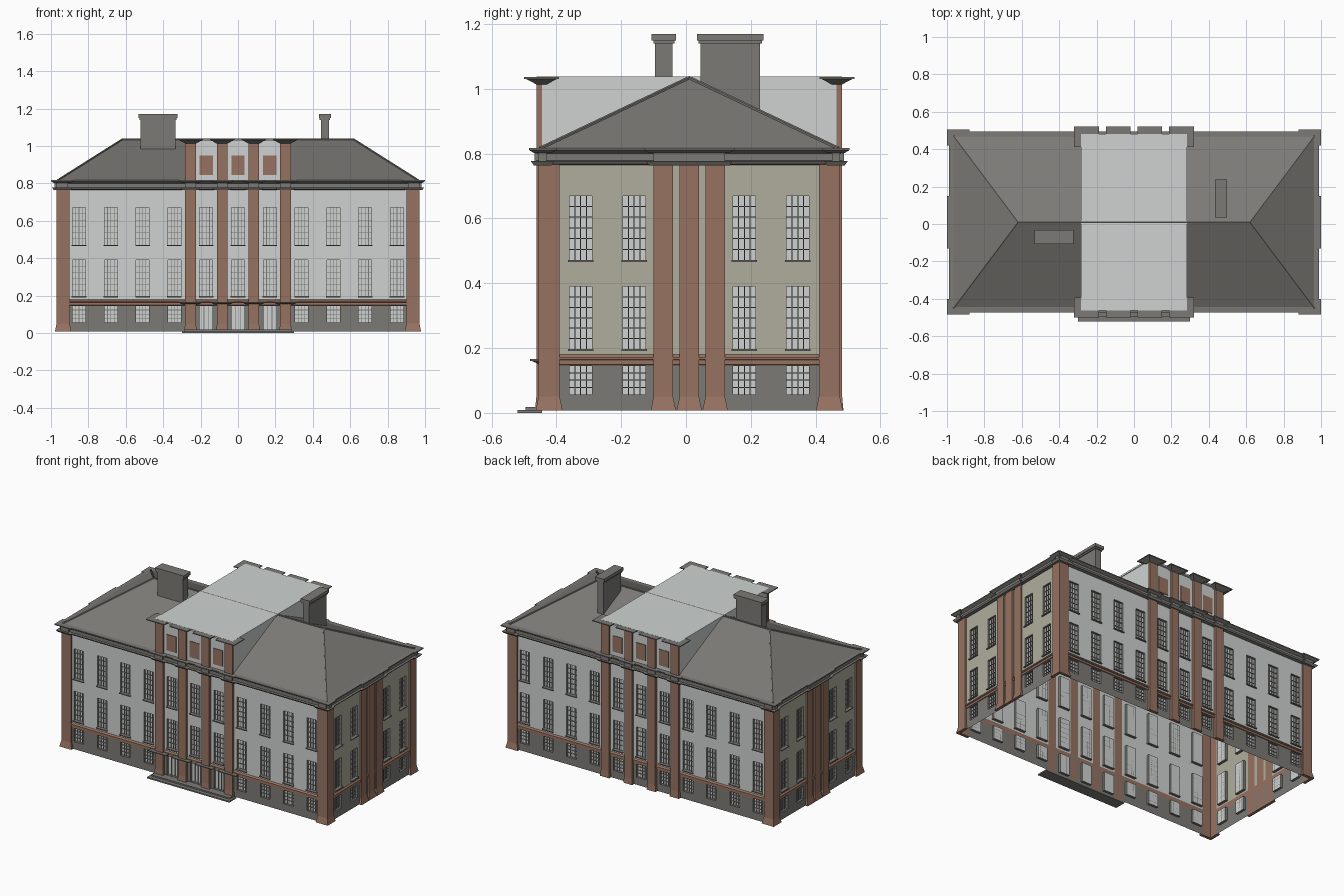
import bpy, bmesh, math
from mathutils import Vector, Matrix

if "Cube" in bpy.data.objects:
    bpy.data.objects.remove(bpy.data.objects["Cube"])

YC = 0.01                      # building axis in y
HX, HY = 0.96, 0.455           # half sizes of the main walls
PALE, BEIGE, BROWN, GREY = range(4)
MATS = []
for name, col in (("pale_plaster", (0.62, 0.65, 0.64)), ("beige_plaster", (0.43, 0.42, 0.34)),
                  ("brown_stone", (0.31, 0.17, 0.12)), ("grey_slate", (0.20, 0.195, 0.18))):
    m = bpy.data.materials.new(name)
    m.diffuse_color = (*col, 1)
    m.use_nodes = True
    m.node_tree.nodes["Principled BSDF"].inputs["Base Color"].default_value = m.diffuse_color
    MATS.append(m)


def finish(name, bm, recalc=True):
    if recalc:
        bmesh.ops.recalc_face_normals(bm, faces=bm.faces)
    me = bpy.data.meshes.new(name)
    bm.to_mesh(me)
    bm.free()
    for m in MATS:
        me.materials.append(m)
    ob = bpy.data.objects.new(name, me)
    bpy.context.collection.objects.link(ob)
    return ob


def frame(turn, h):
    """Facade coordinates: u along the wall, d outwards, z up."""
    rot = Matrix.Rotation(turn * math.pi / 2, 3, 'Z')
    return lambda u, d, z: rot @ Vector((u, -h - d, z)) + Vector((0, YC, 0))


def quad(bm, pts, mat):
    f = bm.faces.new([bm.verts.new(p) for p in pts])
    f.material_index = mat


def block(bm, f, u0, u1, d0, d1, z0, z1, mat, top=0, bot=0):
    """Box on a facade; top / bot flare that end outwards."""
    v = []
    for z, e in ((z0, bot), (z1, top)):
        v += [bm.verts.new(f(*p, z)) for p in
              ((u0 - e, d1 + e), (u1 + e, d1 + e), (u1 + e, d0), (u0 - e, d0))]
    for i in ((3, 2, 1, 0), (4, 5, 6, 7), (0, 1, 5, 4), (1, 2, 6, 5), (2, 3, 7, 6), (3, 0, 4, 7)):
        bm.faces.new([v[k] for k in i]).material_index = mat


def ring(bm, hx, hy, profile, mat):
    """Sweep a profile of (offset, z) round a rectangle."""
    rows = [[bm.verts.new((sx * (hx + o), YC + sy * (hy + o), z))
             for sx, sy in ((-1, -1), (1, -1), (1, 1), (-1, 1))] for o, z in profile]
    for a, b in zip(rows, rows[1:]):
        for i in range(4):
            j = (i + 1) % 4
            bm.faces.new((a[i], a[j], b[j], b[i])).material_index = mat


# facade layout
LONG_WIN = [0.17 * i for i in range(-5, 6)]
SIDE_WIN = [-0.335, -0.17, 0.17, 0.335]
CENTRE = [(-0.283, -0.225), (-0.113, -0.057), (0.057, 0.113), (0.225, 0.283)]
LONG_PIL = [(-0.97, -0.90), (0.90, 0.97)]
SIDE_PIL = [(-0.465, -0.40), (-0.11, -0.05), (-0.03, 0.03), (0.05, 0.11), (0.40, 0.465)]
Z0, ZB, ZW, ZT = 0.008, 0.147, 0.18, 0.77
W, REC = 0.035, 0.016

for turn, side in enumerate(("front", "right", "back", "left")):
    long = turn % 2 == 0
    h, half = (HY, HX) if long else (HX, HY)
    f = frame(turn, h)
    pil = LONG_PIL + CENTRE if long else SIDE_PIL
    wall_mat = PALE if long else BEIGE

    # openings: u, bottom, top, columns, rows
    opens = []
    for u in LONG_WIN if long else SIDE_WIN:
        opens += [(u, 0.472, 0.67, 4, 6), (u, 0.197, 0.39, 4, 6)]
        if side == "front" and abs(u) < 0.2:
            opens.append((u, 0.02, 0.145, 3, 1))
        else:
            opens.append((u, 0.057, 0.145, 4, 4))

    # wall skin with recessed windows
    bm = bmesh.new()
    us = sorted({round(max(-half, min(half, x)), 4) for p in pil for x in p}
                | {round(o[0] + s * W, 4) for o in opens for s in (-1, 1)} | {-half, half})
    zs = sorted({Z0, ZB, ZW, ZT} | {z for o in opens for z in o[1:3]})
    for a, b in zip(us, us[1:]):
        for c, d in zip(zs, zs[1:]):
            u, z = (a + b) / 2, (c + d) / 2
            if any(abs(u - o[0]) < W and o[1] < z < o[2] for o in opens):
                continue
            mat = GREY if z < ZB else BROWN if z < ZW else wall_mat
            if any(p[0] < u < p[1] for p in pil):
                mat = BROWN
            quad(bm, [f(a, 0, c), f(b, 0, c), f(b, 0, d), f(a, 0, d)], mat)
    for u, c, d, _, _ in opens:
        cs = [(u - W, c), (u + W, c), (u + W, d), (u - W, d)]
        quad(bm, [f(x, -REC, z) for x, z in cs], PALE)
        for i in range(4):
            p, q = cs[i], cs[(i + 1) % 4]
            quad(bm, [f(p[0], 0, p[1]), f(q[0], 0, q[1]),
                      f(q[0], -REC, q[1]), f(p[0], -REC, p[1])], GREY)
    bmesh.ops.remove_doubles(bm, verts=bm.verts, dist=1e-5)
    finish(side + "_wall", bm, False)

    # glazing bars and sills
    bm = bmesh.new()
    t = 0.0016
    for u, c, d, cols, rows in opens:
        for i in range(1, cols):
            x = u - W + 2 * W * i / cols
            block(bm, f, x - t, x + t, -REC, -REC + 0.005, c, d, GREY)
        for i in range(1, rows):
            z = c + (d - c) * i / rows
            block(bm, f, u - W, u + W, -REC, -REC + 0.005, z - t, z + t, GREY)
        if c > 0.1:
            block(bm, f, u - W - 0.004, u + W + 0.004, -REC, 0.009, c - 0.006, c, GREY)
    finish(side + "_window_bars_and_sills", bm)

    # pilasters with flared feet
    bm = bmesh.new()
    for p in pil:
        centre = long and p in CENTRE
        d1, top = (0.017, 1.03) if centre else (0.01, ZT)
        block(bm, f, p[0], p[1], 0, d1, 0.05, top, BROWN)
        block(bm, f, p[0], p[1], 0, d1, Z0, 0.05, BROWN, bot=0.004 if centre else 0.009)
    finish(side + "_pilasters", bm)

    # cornice breaks over corners and centre
    bm = bmesh.new()
    if long:
        spans = [(-0.97, -0.91), (0.91, 0.97)] + CENTRE
    else:
        spans = [(-0.465, -0.44), (-0.11, 0.11), (0.44, 0.465)]
    for a, b in spans:
        block(bm, f, a, b, 0, 0.01, 0.764, 0.777, GREY, top=0.024, bot=0.015)
        block(bm, f, a, b, 0, 0.022, 0.777, 0.802, GREY)
        block(bm, f, a, b, 0, 0.01, 0.802, 0.811, GREY, top=0.029, bot=0.014)
        block(bm, f, a - 0.03, b + 0.03, 0, 0.04, 0.811, 0.818, GREY)
    finish(side + "_cornice_breaks", bm)

    # attic cornice pieces and panels
    bm = bmesh.new()
    if long:
        for a, b in CENTRE:
            block(bm, f, a, b, 0, 0.017, 1.014, 1.031, GREY, top=0.032)
            block(bm, f, a - 0.038, b + 0.038, 0, 0.055, 1.031, 1.037, GREY)
        for u in (-0.17, 0, 0.17):
            block(bm, f, u - 0.035, u + 0.035, 0, 0.008, 0.845, 0.95, BROWN)
    else:
        g = frame(turn, 0.28)
        for a, b in ((-0.472, -0.44), (0.44, 0.472)):
            block(bm, g, a, b, 0, 0.003, 1.014, 1.031, GREY, top=0.032)
            block(bm, g, a - 0.038, b + 0.038, 0, 0.041, 1.031, 1.037, GREY)
    finish(side + "_attic_trim", bm)

# brown band above the basement
bm = bmesh.new()
ring(bm, HX, HY, [(0, 0.148), (0.004, 0.15), (0.004, 0.163), (0.008, 0.165),
                  (0.008, 0.171), (0, 0.18)], BROWN)
finish("plinth_band", bm, False)

# main cornice
bm = bmesh.new()
ring(bm, HX, HY, [(0, 0.765), (0.02, 0.768), (0.025, 0.777), (0.012, 0.779), (0.012, 0.80),
                  (0.029, 0.811), (0.029, 0.817), (-0.01, 0.819)], GREY)
finish("main_cornice", bm, False)

# hipped roof
bm = bmesh.new()
ex, ey, ze, rx, zr = 0.965, 0.46, 0.816, 0.62, 1.034
c = [Vector((x, YC + y, ze)) for x, y in ((-ex, -ey), (ex, -ey), (ex, ey), (-ex, ey))]
r = [Vector((-rx, YC, zr)), Vector((rx, YC, zr))]
for pts in ((c[0], c[1], r[1], r[0]), (c[1], c[2], r[1]), (c[2], c[3], r[0], r[1]), (c[3], c[0], r[0])):
    quad(bm, pts, GREY)
bmesh.ops.remove_doubles(bm, verts=bm.verts, dist=1e-5)
finish("hipped_roof", bm, False)

# ridge and hip caps
bm = bmesh.new()
for a, b in ((r[0], r[1]), (c[0], r[0]), (c[3], r[0]), (c[1], r[1]), (c[2], r[1])):
    mat = Matrix.Translation((a + b) / 2) @ (b - a).to_track_quat('Z', 'Y').to_matrix().to_4x4()
    bmesh.ops.create_cone(bm, cap_ends=True, segments=6, radius1=0.006, radius2=0.006,
                          depth=(b - a).length, matrix=mat)
for face in bm.faces:
    face.material_index = GREY
finish("ridge_caps", bm)

# raised attic across the middle, open below
bm = bmesh.new()
ring(bm, 0.28, 0.459, [(0, 0.77), (0, 1.026), (0.004, 1.026)], PALE)
block(bm, frame(0, 0), -0.284, 0.284, -0.472, 0.472, 1.026, 1.0375, PALE)
finish("attic", bm, False)

# chimneys
for name, x0, x1, y0, y1, zb in (("left_chimney", -0.52, -0.335, -0.095, -0.042, 0.97),
                                 ("right_chimney", 0.443, 0.487, 0.045, 0.228, 0.92)):
    bm = bmesh.new()
    f = lambda u, d, z: Vector((u, -d, z))
    block(bm, f, x0, x1, -y1, -y0, zb, 1.145, GREY)
    block(bm, f, x0 - 0.006, x1 + 0.006, -y1 - 0.006, -y0 + 0.006, 1.14, 1.15, GREY)
    block(bm, f, x0 - 0.011, x1 + 0.011, -y1 - 0.011, -y0 + 0.011, 1.15, 1.17, GREY)
    finish(name, bm)

# entrance canopies and steps
bm = bmesh.new()
f = frame(0, HY)
for a, b in CENTRE:
    block(bm, f, a, b, 0, 0.004, 0.148, 0.16, GREY, top=0.026)
    block(bm, f, a - 0.036, b + 0.036, 0, 0.036, 0.16, 0.166, GREY)
finish("entrance_canopies", bm)
bm = bmesh.new()
block(bm, f, -0.30, 0.30, 0, 0.075, 0, 0.009, GREY)
block(bm, f, -0.285, 0.285, 0, 0.05, 0.009, 0.018, GREY)
finish("entrance_steps", bm)
